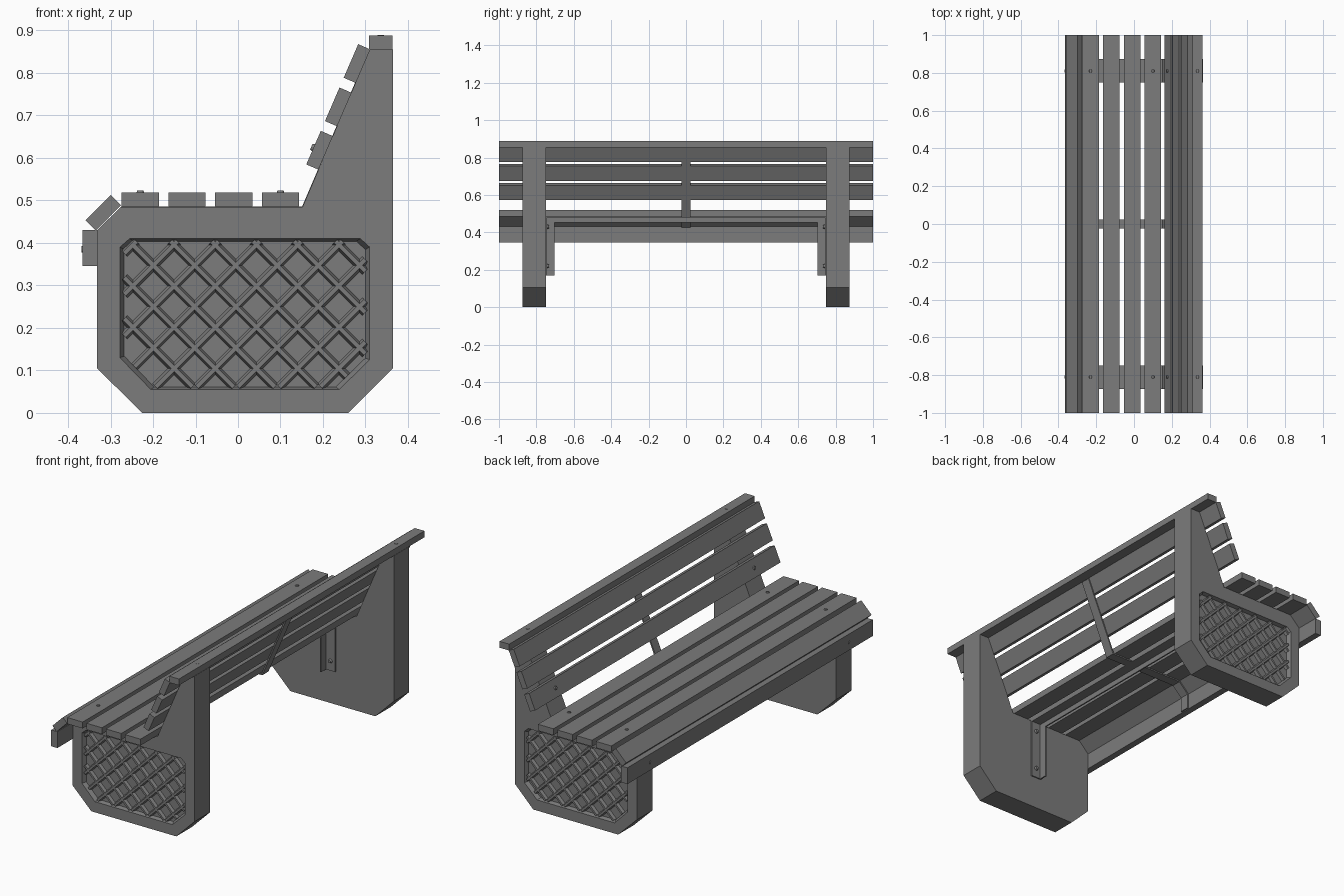
import bpy, bmesh, math
from mathutils import Vector, Matrix

if "Cube" in bpy.data.objects:
    bpy.data.objects.remove(bpy.data.objects["Cube"], do_unlink=True)

grey = bpy.data.materials.new("mid_grey")
grey.use_nodes = True
COLOUR = (0.2, 0.2, 0.2, 1)
grey.diffuse_color = COLOUR
grey.node_tree.nodes["Principled BSDF"].inputs["Base Color"].default_value = COLOUR


def finish(name, bm):
    bmesh.ops.recalc_face_normals(bm, faces=bm.faces)
    mesh = bpy.data.meshes.new(name)
    bm.to_mesh(mesh)
    bm.free()
    mesh.materials.append(grey)
    obj = bpy.data.objects.new(name, mesh)
    bpy.context.collection.objects.link(obj)
    return obj


def loft(bm, start, end):
    """Closed solid between two matching rings of points."""
    a = [bm.verts.new(p) for p in start]
    b = [bm.verts.new(p) for p in end]
    bm.faces.new(a)
    bm.faces.new(b[::-1])
    for i in range(len(a)):
        j = (i + 1) % len(a)
        bm.faces.new((a[i], b[i], b[j], a[j]))


def prism(bm, outline, y0, y1):
    loft(bm, [(x, y0, z) for x, z in outline], [(x, y1, z) for x, z in outline])


def rect(x0, x1, z0, z1):
    return [(x0, z0), (x1, z0), (x1, z1), (x0, z1)]


def slat(name, x, z, width, thick, angle=0):
    """Full length board, its width turned by angle from the x axis."""
    c, s = math.cos(angle), math.sin(angle)
    corners = rect(-width / 2, width / 2, -thick / 2, thick / 2)
    bm = bmesh.new()
    prism(bm, [(x + u * c - v * s, z + u * s + v * c) for u, v in corners], -1, 1)
    return finish(name, bm)


def bolt(name, pos, normal, radius=0.012, height=0.006):
    bm = bmesh.new()
    turn = Vector((0, 0, 1)).rotation_difference(Vector(normal)).to_matrix().to_4x4()
    bmesh.ops.create_cone(bm, cap_ends=True, segments=12, radius1=radius,
                          radius2=radius * 0.6, depth=height * 2,
                          matrix=Matrix.Translation(pos) @ turn)
    finish(name, bm)


# Slats
SLOPE = math.atan2(0.37, 0.16)
for i in range(4):
    slat(f"seat_slat_{i + 1}", -0.23 + 0.11 * i, 0.502, 0.088, 0.033)
slat("front_edge_slat", -0.317, 0.471, 0.084, 0.034, math.radians(45))
slat("front_apron_slat", -0.348, 0.388, 0.035, 0.084)
for i in range(3):
    slat(f"back_slat_{i + 1}", 0.192 + 0.044 * i, 0.618 + 0.102 * i, 0.086, 0.031, SLOPE)
slat("top_rail_slat", 0.336, 0.871, 0.055, 0.033)

# Concrete end supports
PROFILE = [(-0.225, 0), (0.26, 0), (0.365, 0.105), (0.365, 0.855), (0.31, 0.855),
           (0.152, 0.485), (-0.275, 0.485), (-0.332, 0.43), (-0.332, 0.105)]
PANEL = [(-0.205, 0.055), (0.238, 0.055), (0.31, 0.125), (0.31, 0.39), (0.288, 0.41),
         (-0.255, 0.41), (-0.278, 0.39), (-0.278, 0.13)]
INNER, OUTER, DEPTH = 0.748, 0.874, 0.02
MID = Vector((0.016, 0.232))
FLOOR = [tuple(MID + (Vector(p) - MID) * 0.965) for p in PANEL]


def clip(origin, direction):
    """Part of a line that lies inside the convex panel floor."""
    lo, hi = -9, 9
    for i, a in enumerate(FLOOR):
        b = FLOOR[(i + 1) % len(FLOOR)]
        n = Vector((a[1] - b[1], b[0] - a[0]))
        dist, rate = n.dot(origin - Vector(a)), n.dot(direction)
        if abs(rate) < 1e-6:
            if dist < 0:
                return None
        elif rate > 0:
            lo = max(lo, -dist / rate)
        else:
            hi = min(hi, -dist / rate)
    return (origin + direction * lo, origin + direction * hi) if hi - lo > 0.02 else None


def ridge(bm, a, b, side):
    d = (b - a).normalized()
    n = Vector((-d.y, d.x))
    floor, crest = OUTER - DEPTH - 0.002, OUTER - 0.005
    section = [(-0.011, floor), (0.011, floor), (0.005, crest), (-0.005, crest)]
    rings = [[(p.x + n.x * o, side * y, p.y + n.y * o) for o, y in section] for p in (a, b)]
    loft(bm, *rings)


for side, label in ((-1, "right"), (1, "left")):
    bm = bmesh.new()
    prism(bm, PROFILE, side * INNER, side * OUTER)
    support = finish(f"{label}_support", bm)

    # Tapered recess cut in the outer face
    bm = bmesh.new()
    wide = [tuple(MID + (Vector(p) - MID) * 1.035) for p in PANEL]
    loft(bm, [(x, side * (OUTER - DEPTH), z) for x, z in FLOOR],
         [(x, side * (OUTER + DEPTH), z) for x, z in wide])
    cutter = finish("recess_cutter", bm)
    cutter.hide_render = True
    mod = support.modifiers.new("recess", 'BOOLEAN')
    mod.object, mod.solver = cutter, 'EXACT'
    bpy.context.view_layer.objects.active = support
    bpy.ops.object.modifier_apply(modifier=mod.name)
    bpy.data.objects.remove(cutter, do_unlink=True)

    # Diagonal lattice inside the recess
    bm = bmesh.new()
    for slant in (1, -1):
        for i in range(-8, 9):
            line = clip(Vector((-0.005 + 0.097 * i, 0.25)), Vector((1, slant)).normalized())
            if line:
                ridge(bm, *line, side)
    finish(f"{label}_lattice", bm)

    # Angle iron leg fixed to the inner face
    bm = bmesh.new()
    prism(bm, rect(-0.025, 0.035, 0.17, 0.485), side * INNER, side * (INNER - 0.006))
    prism(bm, rect(-0.025, -0.018, 0.17, 0.485), side * INNER, side * (INNER - 0.045))
    finish(f"{label}_angle_leg", bm)
    for z in (0.22, 0.43):
        bolt("leg_bolt", (0.008, side * (INNER - 0.008), z), (0, -side, 0), 0.013, 0.008)

    # Bolts through the slats
    y = side * 0.81
    for x in (-0.23, 0.1):
        bolt("seat_bolt", (x, y, 0.517), (0, 0, 1))
    bolt("top_bolt", (0.336, y, 0.885), (0, 0, 1), 0.012, 0.004)
    bolt("apron_bolt", (-0.364, y, 0.385), (-1, 0, 0), 0.012, 0.004)
    bolt("back_bolt", (0.178, y, 0.624), (-0.918, 0, 0.397))

# Angle iron rail under the seat
bm = bmesh.new()
prism(bm, rect(-0.025, 0.035, 0.479, 0.485), -INNER, INNER)
prism(bm, rect(-0.025, -0.018, 0.452, 0.485), -INNER, INNER)
finish("under_seat_rail", bm)

# Bent flat strap joining the slats at the middle
outer = [(-0.331, 0.35), (-0.331, 0.43), (-0.275, 0.486), (0.151, 0.486), (0.308, 0.853)]
inner = [(-0.324, 0.35), (-0.324, 0.427), (-0.272, 0.479), (0.156, 0.479), (0.315, 0.85)]
bm = bmesh.new()
prism(bm, outer + inner[::-1], -0.025, 0.025)
finish("middle_strap", bm)
